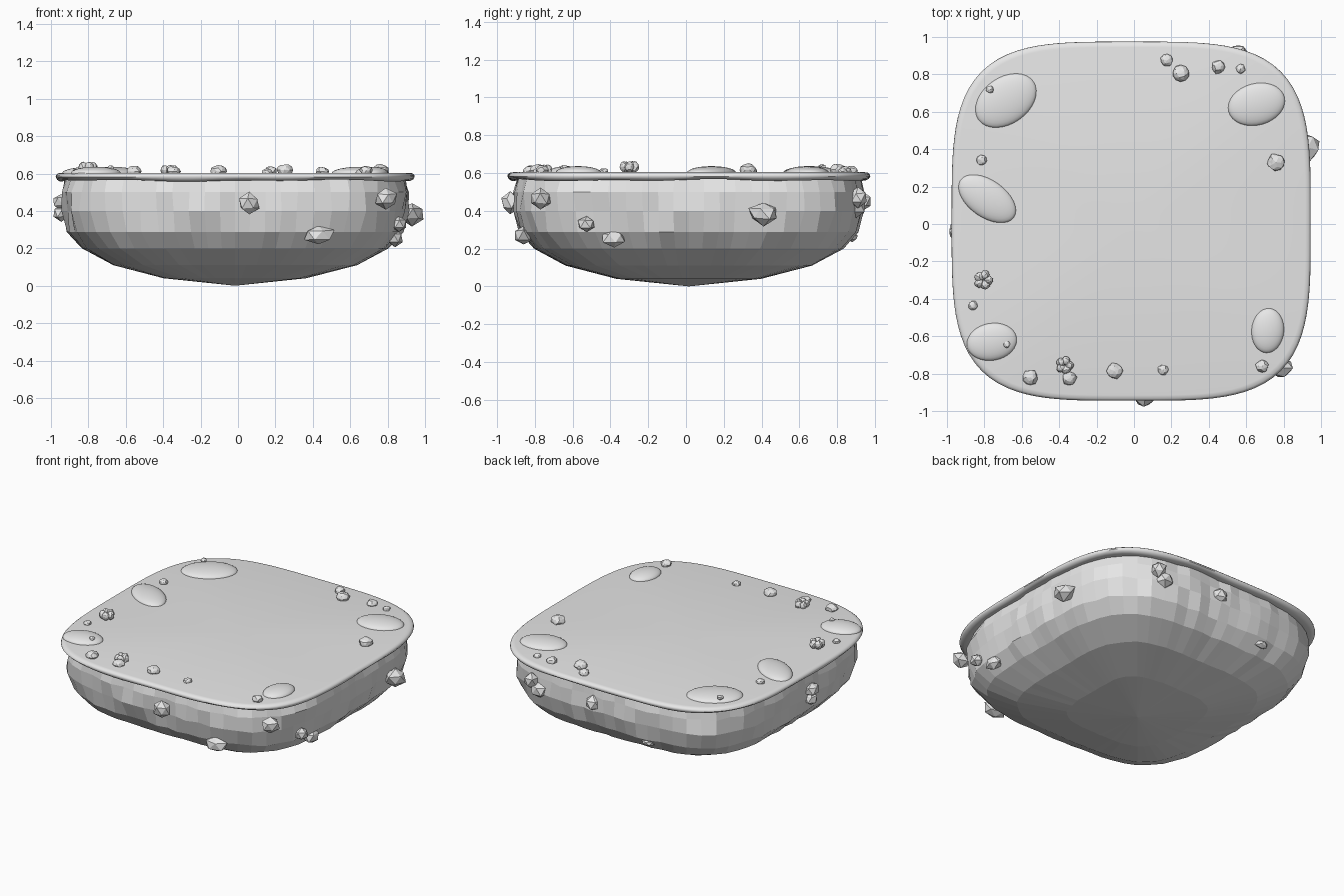
import bpy, bmesh, math, random
from mathutils import Vector, Matrix

if "Cube" in bpy.data.objects:
    bpy.data.objects.remove(bpy.data.objects["Cube"])

random.seed(4)
CX, CY, N = -0.015, 0.015, 3.8

stone = bpy.data.materials.new("grey_stone")
stone.diffuse_color = (0.8, 0.8, 0.8, 1)
stone.use_nodes = True
stone.node_tree.nodes["Principled BSDF"].inputs["Base Color"].default_value = stone.diffuse_color


def finish(bm, name, smooth=False):
    bmesh.ops.recalc_face_normals(bm, faces=bm.faces)
    mesh = bpy.data.meshes.new(name)
    bm.to_mesh(mesh)
    bm.free()
    mesh.materials.append(stone)
    obj = bpy.data.objects.new(name, mesh)
    bpy.context.collection.objects.link(obj)
    if smooth:
        bpy.ops.object.select_all(action='DESELECT')
        obj.select_set(True)
        bpy.context.view_layer.objects.active = obj
        bpy.ops.object.shade_smooth_by_angle(angle=math.radians(50))
    return obj


def rounded_square(a):
    """Point on the unit rounded square outline at angle a."""
    c, s = math.cos(a), math.sin(a)
    r = (abs(c) ** N + abs(s) ** N) ** (-1 / N)
    return c * r, s * r


def loft(profile, segments, name, smooth, closed_ends):
    """Rings of (size, height, jitter, wave); closed_ends gives end-point heights."""
    bm = bmesh.new()
    rings = []
    for size, z, jitter, wave in profile:
        ring = []
        for i in range(segments):
            a = 2 * math.pi * i / segments
            x, y = rounded_square(a)
            k = size + random.uniform(-jitter, jitter)
            dz = wave * (math.sin(5 * a + 1) + math.sin(11 * a))
            ring.append(bm.verts.new((CX + x * k, CY + y * k, z + dz)))
        rings.append(ring)
    for low, high in zip(rings, rings[1:]):
        for i in range(segments):
            j = (i + 1) % segments
            bm.faces.new((low[i], low[j], high[j], high[i]))
    for ring, z in zip((rings[0], rings[-1]), closed_ends):
        tip = bm.verts.new((CX, CY, z))
        for i in range(segments):
            bm.faces.new((ring[i], ring[(i + 1) % segments], tip))
    return finish(bm, name, smooth)


# Faceted rock underside
loft([(0.38, 0.04, 0.004, 0), (0.65, 0.11, 0.004, 0), (0.815, 0.20, 0.006, 0),
      (0.89, 0.288, 0.012, 0), (0.918, 0.40, 0.014, 0), (0.918, 0.50, 0.014, 0),
      (0.905, 0.575, 0.008, 0)], 72, "rock_body", False, (0.0, 0.575))

# Smooth top slab with rounded, slightly wavy lip
loft([(0.90, 0.568, 0, 0.003), (0.935, 0.562, 0, 0.003), (0.952, 0.57, 0, 0.002),
      (0.96, 0.582, 0, 0), (0.958, 0.592, 0, 0), (0.948, 0.601, 0, 0),
      (0.93, 0.604, 0, 0)], 128, "top_slab", True, (0.575, 0.604))

# Low smooth mounds on the top: x, y, half length, half width, turn
mounds = [(-0.685, 0.66, 0.18, 0.125, 35), (0.655, 0.64, 0.155, 0.112, 15),
          (-0.785, 0.135, 0.175, 0.10, -35), (-0.76, -0.63, 0.135, 0.10, 10),
          (0.715, -0.57, 0.12, 0.087, 85)]
for i, (x, y, a, b, turn) in enumerate(mounds):
    bm = bmesh.new()
    bmesh.ops.create_uvsphere(bm, u_segments=32, v_segments=16, radius=1)
    bmesh.ops.transform(bm, verts=bm.verts, matrix=Matrix.Translation((x, y, 0.602))
                        @ Matrix.Rotation(math.radians(turn), 4, 'Z')
                        @ Matrix.Diagonal((a, b, 0.034, 1)))
    finish(bm, f"mound_{i + 1}", True)


def add_rock(bm, centre, size, jitter=0.16, level=1):
    """Irregular faceted stone."""
    new = bmesh.ops.create_icosphere(bm, subdivisions=level, radius=1)["verts"]
    spin = Matrix.Rotation(random.uniform(0, 6.28), 3, 'Z')
    for v in new:
        p = spin @ v.co * (1 + random.uniform(-jitter, jitter))
        v.co = Vector(centre) + Vector([p[k] * size[k] for k in range(3)])


# Pebbles on the top: x, y, radius, height
pebbles = [(0.175, 0.875, .034, .612), (0.25, 0.805, .042, .618), (0.45, 0.84, .035, .61),
           (0.57, 0.83, .025, .608), (0.76, 0.33, .046, .615), (-0.815, 0.34, .028, .61),
           (-0.86, -0.435, .025, .608), (-0.555, -0.82, .04, .612), (-0.345, -0.825, .038, .61),
           (-0.105, -0.785, .044, .612), (0.155, -0.78, .028, .606), (0.685, -0.76, .034, .615),
           (-0.77, 0.72, .02, .632), (-0.68, -0.645, .018, .63)]
for i, (x, y, r, z) in enumerate(pebbles):
    bm = bmesh.new()
    add_rock(bm, (x, y, z), (r, r, r * 0.75), 0.12, 2)
    finish(bm, f"pebble_{i + 1}")

# Clustered pebbles
for i, (x, y, r, z) in enumerate([(-0.805, -0.30, .05, .632), (-0.37, -0.755, .046, .618)]):
    bm = bmesh.new()
    for k in range(5):
        a = k * 2 * math.pi / 5
        add_rock(bm, (x + 0.55 * r * math.cos(a), y + 0.55 * r * math.sin(a), z),
                 (r * 0.5, r * 0.5, r * 0.6), 0.1, 2)
    finish(bm, f"pebble_cluster_{i + 1}")

# Stones stuck in the sides: centre and half sizes
stones = [((0.06, -0.93, 0.44), (.06, .05, .058)), ((0.43, -0.86, 0.27), (.085, .055, .055)),
          ((0.79, -0.77, 0.465), (.06, .06, .055)), ((0.93, 0.41, 0.385), (.068, .085, .062)),
          ((0.86, -0.525, 0.33), (.045, .052, .045)), ((0.84, -0.38, 0.255), (.045, .07, .048)),
          ((-0.945, -0.04, 0.45), (.05, .055, .045)), ((-0.945, -0.03, 0.39), (.045, .045, .045)),
          ((0.07, 0.93, 0.45), (.06, .055, .055)), ((0.50, 0.90, 0.42), (.06, .055, .055)),
          ((0.56, 0.91, 0.47), (.055, .055, .055)), ((-0.32, 0.88, 0.26), (.05, .035, .025))]
for i, (centre, size) in enumerate(stones):
    bm = bmesh.new()
    add_rock(bm, centre, size)
    finish(bm, f"side_stone_{i + 1}")
